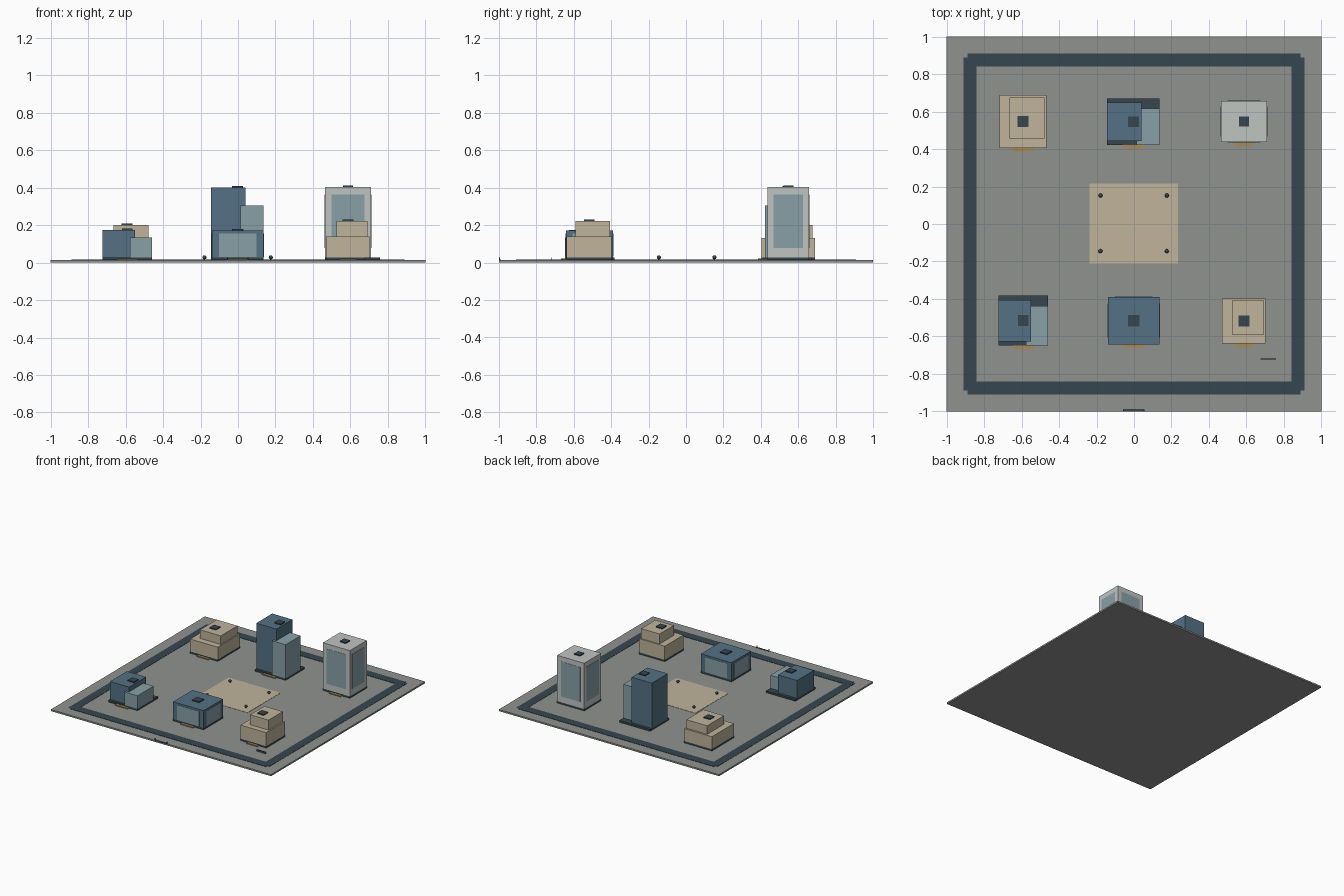
import bpy, bmesh

if "Cube" in bpy.data.objects:
    bpy.data.objects.remove(bpy.data.objects["Cube"])


def mat(name, rgb):
    m = bpy.data.materials.new(name)
    m.diffuse_color = [(c / 255) ** 2.2 for c in rgb] + [1]
    m.use_nodes = True
    m.node_tree.nodes["Principled BSDF"].inputs["Base Color"].default_value = m.diffuse_color
    return m


GREY = mat("paving", (142, 145, 142))
DARK = mat("dark_slate", (57, 72, 80))
TAN = mat("sandstone", (190, 178, 154))
BLUE = mat("blue_cladding", (84, 113, 131))
GLASS = mat("pale_glass", (135, 159, 165))
PALE = mat("pale_concrete", (190, 195, 192))
STEP = mat("bronze", (165, 138, 92))


def box(name, x0, x1, y0, y1, z0, z1, m):
    bm = bmesh.new()
    bmesh.ops.create_cube(bm, size=1)
    for v in bm.verts:
        v.co = ((x0 + x1) / 2 + v.co.x * (x1 - x0),
                (y0 + y1) / 2 + v.co.y * (y1 - y0),
                (z0 + z1) / 2 + v.co.z * (z1 - z0))
    me = bpy.data.meshes.new(name)
    bm.to_mesh(me)
    bm.free()
    me.materials.append(m)
    ob = bpy.data.objects.new(name, me)
    bpy.context.collection.objects.link(ob)
    return ob


G = 0.013    # ground top
P = 0.028    # plinth top


def common(n, x0, x1, y0, y1, top, cap=0.029):
    # plinth, entrance step and roof unit shared by every building
    cx, cy = (x0 + x1) / 2, (y0 + y1) / 2
    box(n + "_plinth", x0, x1, y0, y1, G, P, DARK)
    w = (x1 - x0) * 0.21
    box(n + "_entrance_step", cx - w, cx + w, y0 - 0.021, y0, G, G + 0.008, STEP)
    box(n + "_roof_unit", cx - cap, cx + cap, cy - cap, cy + cap, top, top + 0.008, DARK)


def stepped(n, x0, x1, y0, y1, mid, upper, top):
    common(n, x0, x1, y0, y1, top)
    box(n + "_lower_tier", x0, x1, y0, y1, P, mid, TAN)
    box(n + "_upper_tier", *upper, mid, top, TAN)


def twin(n, x0, x1, y0, y1, low, top):
    w, d = x1 - x0, y1 - y0
    common(n, x0, x1, y0, y1, top)
    box(n + "_main_tower", x0, x0 + 0.655 * w, y0 + 0.08 * d, y1 - 0.09 * d, P, top, BLUE)
    box(n + "_side_tower", x0 + 0.56 * w, x1, y0, y1 - 0.21 * d, P, low, GLASS)


def framed(n, x0, x1, y0, y1, top, m, z0, z1, cap):
    cx, cy = (x0 + x1) / 2, (y0 + y1) / 2
    w, d, e = (x1 - x0) * 0.36, (y1 - y0) * 0.36, 0.002
    common(n, x0, x1, y0, y1, top, cap)
    box(n + "_block", x0, x1, y0, y1, P, top, m)
    # glazing panels on all four walls
    for y, s in ((y0 - e, "front"), (y1, "back")):
        box(f"{n}_{s}_glazing", cx - w, cx + w, y, y + e, z0, z1, GLASS)
    for x, s in ((x0 - e, "left"), (x1, "right")):
        box(f"{n}_{s}_glazing", x, x + e, cy - d, cy + d, z0, z1, GLASS)


# Ground, ring road and plaza
box("ground", -1, 1, -1, 1, 0, G, GREY)
for s, side in ((-1, "a"), (1, "b")):
    c = s * 0.875
    box("road_x_" + side, -0.89, 0.89, c - 0.035, c + 0.035, G - 0.003, G + 0.0025, DARK)
    box("road_y_" + side, c - 0.035, c + 0.035, -0.89, 0.89, G - 0.003, G + 0.002, DARK)
box("plaza", -0.238, 0.234, -0.21, 0.217, G - 0.003, G + 0.002, TAN)

# Plaza bollards
for x in (-0.179, 0.175):
    for y in (-0.145, 0.152):
        box("bollard_post", x - 0.004, x + 0.004, y - 0.004, y + 0.004, G, 0.025, DARK)
        bpy.ops.mesh.primitive_uv_sphere_add(segments=12, ring_count=8, radius=0.011,
                                             location=(x, y, 0.028))
        ob = bpy.context.object
        ob.name = "bollard_head"
        ob.data.materials.append(DARK)
        bpy.ops.object.shade_smooth_by_angle()

# Six buildings
stepped("back_left_building", -0.718, -0.467, 0.405, 0.69, 0.13,
        (-0.665, -0.477, 0.457, 0.675), 0.2)
stepped("front_right_building", 0.471, 0.703, -0.638, -0.397, 0.14,
        (0.525, 0.692, -0.592, -0.407), 0.222)
twin("back_centre_building", -0.143, 0.137, 0.422, 0.67, 0.305, 0.4)
twin("front_left_building", -0.724, -0.459, -0.648, -0.383, 0.135, 0.174)
framed("back_right_building", 0.465, 0.71, 0.437, 0.657, 0.404, PALE, 0.078, 0.363, 0.027)
framed("front_centre_building", -0.14, 0.137, -0.642, -0.39, 0.17, BLUE, 0.031, 0.154, 0.031)

# Small marker board and front gate
box("marker_board", 0.676, 0.758, -0.723, -0.718, G, 0.027, DARK)
box("gate_panel", -0.058, 0.055, -1.0, -0.988, 0.005, G + 0.002, DARK)
for x in (-0.058, 0.051):
    box("gate_post", x, x + 0.004, -1.0, -0.994, 0, 0.027, DARK)
